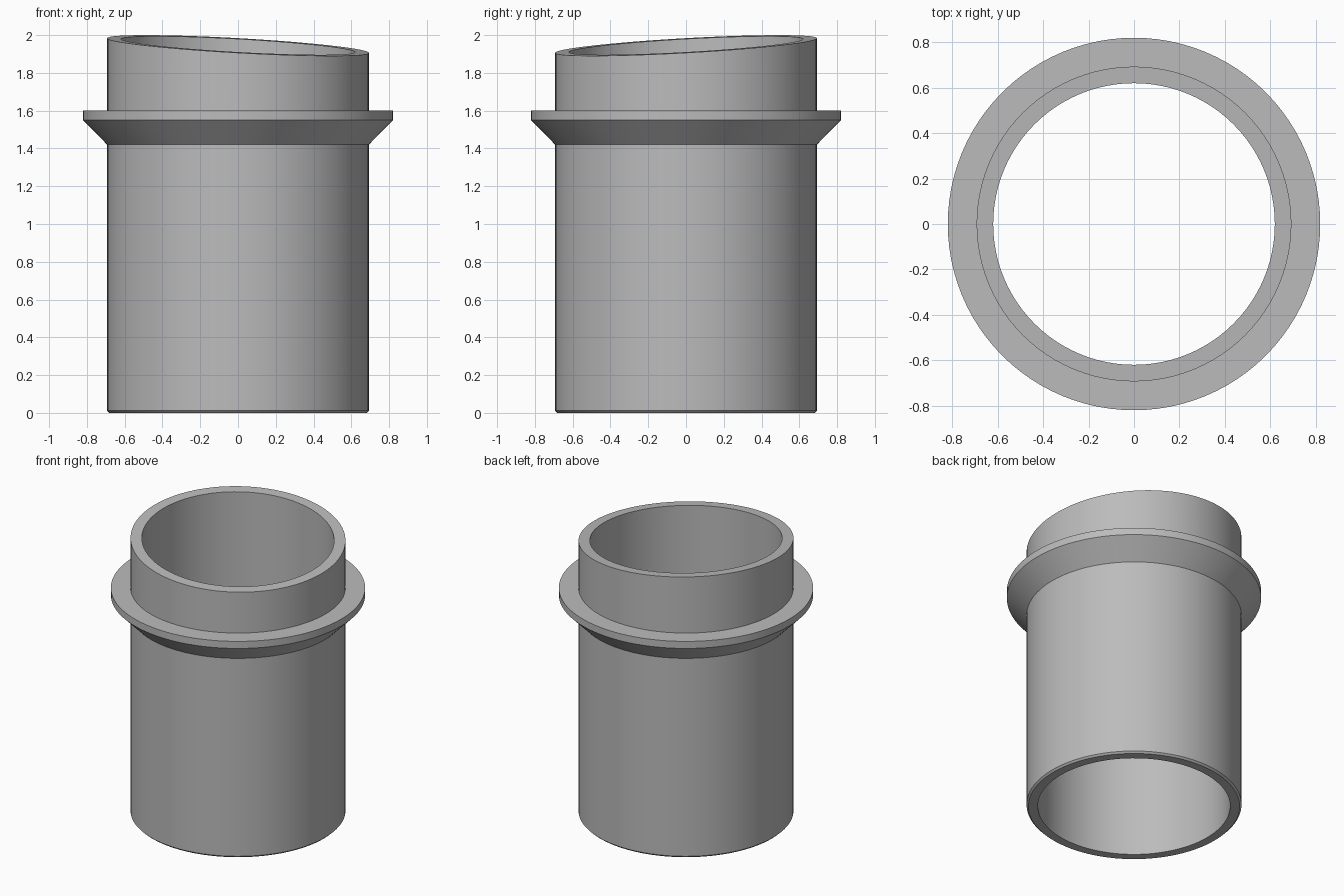
import bpy
import bmesh
import math

SEGMENTS = 96
OUTER, INNER, FLANGE = 0.693, 0.62, 0.82
TILT = 0.056  # slope of the cut across the top

cube = bpy.data.objects.get("Cube")
if cube:
    bpy.data.objects.remove(cube, do_unlink=True)

grey = bpy.data.materials.new("plain_grey")
grey.use_nodes = True
colour = (0.5, 0.5, 0.5, 1)
grey.diffuse_color = colour
grey.node_tree.nodes["Principled BSDF"].inputs["Base Color"].default_value = colour


def revolve(name, profile, slanted=()):
    """Spin a closed (radius, height) profile; slanted points follow the tilted cut."""
    bm = bmesh.new()
    rings = []
    for i in range(SEGMENTS):
        a = 2 * math.pi * i / SEGMENTS
        ring = []
        for k, (r, z) in enumerate(profile):
            x, y = r * math.cos(a), r * math.sin(a)
            ring.append(bm.verts.new((x, y, z + TILT * (y - x) if k in slanted else z)))
        rings.append(ring)
    n = len(profile)
    for i in range(SEGMENTS):
        here, there = rings[i], rings[(i + 1) % SEGMENTS]
        for k in range(n):
            m = (k + 1) % n
            bm.faces.new((here[k], there[k], there[m], here[m]))
    bmesh.ops.recalc_face_normals(bm, faces=bm.faces)
    mesh = bpy.data.meshes.new(name)
    bm.to_mesh(mesh)
    bm.free()
    mesh.materials.append(grey)
    obj = bpy.data.objects.new(name, mesh)
    bpy.context.collection.objects.link(obj)
    bpy.ops.object.select_all(action="DESELECT")
    obj.select_set(True)
    bpy.context.view_layer.objects.active = obj
    bpy.ops.object.shade_smooth_by_angle(angle=math.radians(25))
    return obj


# Open tube with chamfered foot, flange with conical underside, and slanted rim
revolve("flanged_tube", [
    (INNER, 0), (OUTER - 0.012, 0), (OUTER, 0.012),
    (OUTER, 1.42), (FLANGE, 1.55), (FLANGE, 1.6), (OUTER, 1.6),
    (OUTER, 1.945), (INNER, 1.945),
], slanted=(7, 8))
